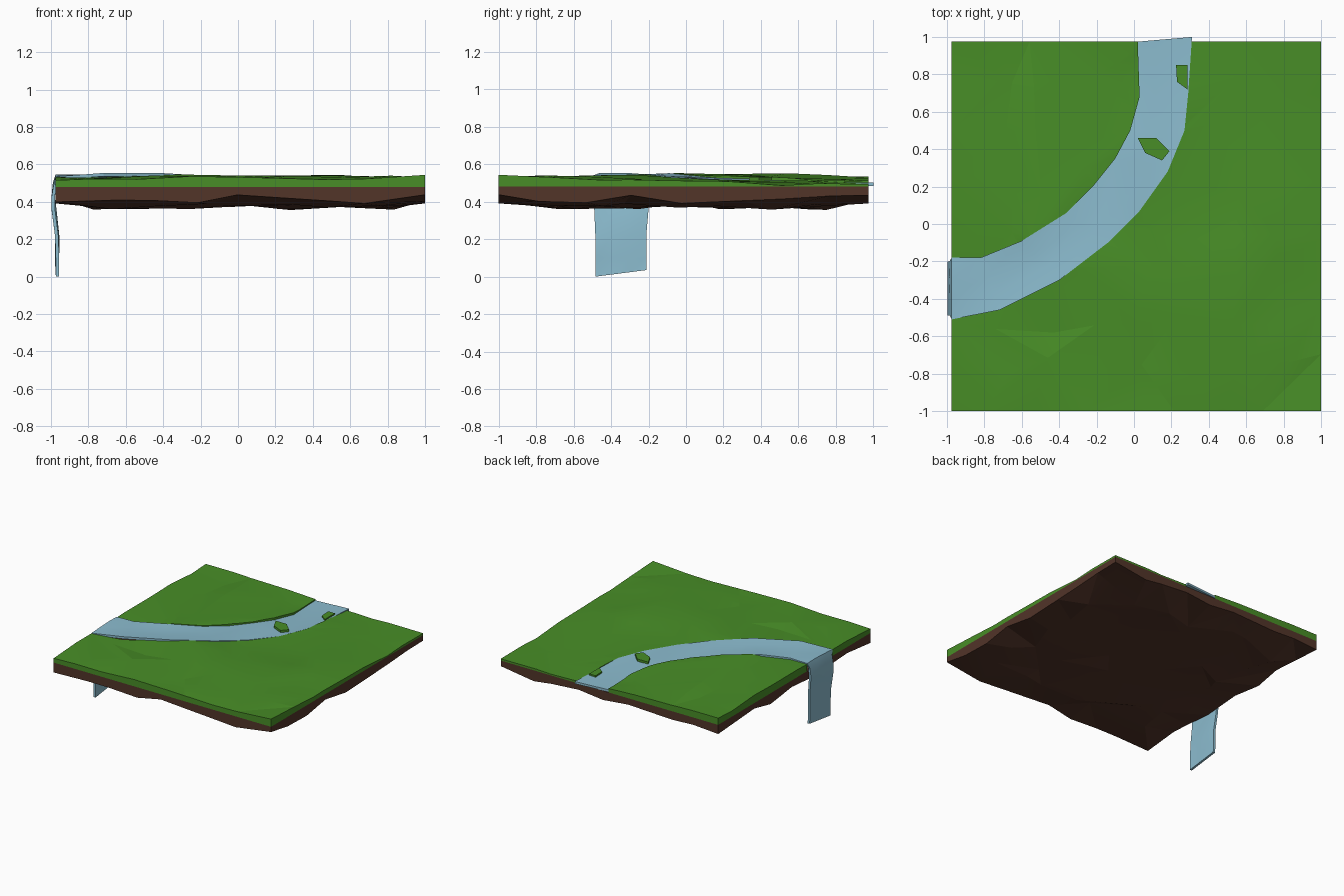
import bpy, bmesh, math, random

if "Cube" in bpy.data.objects:
    bpy.data.objects.remove(bpy.data.objects["Cube"])
random.seed(4)


def material(name, rgb):
    m = bpy.data.materials.new(name)
    m.diffuse_color = (*rgb, 1)
    m.use_nodes = True
    m.node_tree.nodes["Principled BSDF"].inputs["Base Color"].default_value = m.diffuse_color
    return m


GREEN = material("grass", (0.065, 0.27, 0.02))
BROWN = material("soil", (0.085, 0.035, 0.022))
BLUE = material("water", (0.26, 0.50, 0.62))


def make(name, verts, faces, mat=None):
    me = bpy.data.meshes.new(name)
    me.from_pydata(verts, [], faces)
    bm = bmesh.new()
    bm.from_mesh(me)
    bmesh.ops.recalc_face_normals(bm, faces=bm.faces)
    bm.to_mesh(me)
    bm.free()
    if mat:
        me.materials.append(mat)
    ob = bpy.data.objects.new(name, me)
    bpy.context.collection.objects.link(ob)
    return ob


def finish(ob):
    # apply modifiers, then keep most facets crisp
    bpy.ops.object.select_all(action='DESELECT')
    ob.select_set(True)
    bpy.context.view_layer.objects.active = ob
    for m in list(ob.modifiers):
        bpy.ops.object.modifier_apply(modifier=m.name)
    bpy.ops.object.shade_smooth_by_angle(angle=math.radians(8))


def slab(name, height, flat_z, mat, n=9):
    # one bumpy face, one flat face and straight side walls
    x0, x1, y0, y1 = -0.975, 1.0, -1.0, 0.975
    j = 0.33
    bumpy, flat = [], []
    for r in range(n):
        for c in range(n):
            u = c + (random.uniform(-j, j) if 0 < c < n - 1 else 0)
            v = r + (random.uniform(-j, j) if 0 < r < n - 1 else 0)
            u, v = u / (n - 1), v / (n - 1)
            edge = r in (0, n - 1) or c in (0, n - 1)
            x, y = x0 + (x1 - x0) * u, y0 + (y1 - y0) * v
            bumpy.append((x, y, height(u, v, edge)))
            flat.append((x, y, flat_z))
    faces, N = [], n * n
    for r in range(n - 1):
        for c in range(n - 1):
            q = [r * n + c, r * n + c + 1, (r + 1) * n + c + 1, (r + 1) * n + c]
            if random.random() < 0.5:
                q = q[1:] + q[:1]
            faces += [(q[0], q[1], q[2]), (q[0], q[2], q[3])]
    ring = (list(range(n)) + [r * n + n - 1 for r in range(1, n)]
            + [N - 1 - k for k in range(1, n)] + [r * n for r in range(n - 2, 0, -1)])
    for a, b in zip(ring, ring[1:] + ring[:1]):
        faces.append((a, b, b + N, a + N))
    faces.append(tuple(N + i for i in reversed(ring)))
    return make(name, bumpy + [flat[i] if i in ring else flat[0] for i in range(N)], faces, mat)


# coarse ground heights, rows front to back, columns left to right
H = [(.52, .53, .525, .525, .535),
     (.53, .535, .53, .545, .525),
     (.545, .55, .525, .525, .51),
     (.54, .545, .525, .497, .49),
     (.53, .54, .51, .49, .488)]


def grass_height(u, v, edge):
    c, r = min(int(u * 4), 3), min(int(v * 4), 3)
    a, b = u * 4 - c, v * 4 - r
    h = ((H[r][c] * (1 - a) + H[r][c + 1] * a) * (1 - b)
         + (H[r + 1][c] * (1 - a) + H[r + 1][c + 1] * a) * b)
    return max(0.487, h + random.uniform(-0.01, 0.01))


def soil_depth(u, v, edge):
    return random.uniform(0.39, 0.44) if edge else random.uniform(0.355, 0.39)


grass = slab("grass_layer", grass_height, 0.48, GREEN)
soil = slab("soil_layer", soil_depth, 0.48, BROWN)

# river banks: left x, y, right x, y, water level
BANKS = [(.02, .975, .31, 1.0, .502), (.03, .68, .29, .70, .505),
         (-.02, .50, .27, .50, .512), (-.10, .35, .18, .28, .52),
         (-.22, .20, .03, .07, .528), (-.36, .06, -.14, -.10, .535),
         (-.60, -.09, -.40, -.30, .547), (-.82, -.18, -.72, -.46, .55),
         (-.975, -.18, -.975, -.51, .54)]

# channel cutter
ends = [(.02, 1.1, .31, 1.1, 0)] + BANKS + [(-1.1, -.18, -1.1, -.51, 0)]
outline = [b[:2] for b in ends] + [b[2:4] for b in reversed(ends)]
k, m = len(ends), len(outline)
faces = [(i, (i + 1) % m, (i + 1) % m + m, i + m) for i in range(m)]
for i in range(k - 1):
    q = (i, i + 1, m - 2 - i, m - 1 - i)
    faces += [q, tuple(j + m for j in q)]
cutter = make("channel_cutter",
              [(x, y, z) for z in (.46, .7) for x, y in outline], faces)
cutter.hide_render = True
cutter.hide_set(True)
bo = grass.modifiers.new("channel", 'BOOLEAN')
bo.operation, bo.solver, bo.object = 'DIFFERENCE', 'EXACT', cutter
finish(grass)
finish(soil)
bpy.data.objects.remove(cutter)


def sheet(name, rows, jitter, thick, cols=4):
    # thin closed water sheet across rows of (left point, right point, thickness direction)
    verts = []
    for i, (a, b, d) in enumerate(rows):
        for c in range(cols):
            t = c / (cols - 1)
            w = random.uniform(-jitter, jitter) if 0 < i < len(rows) - 1 else 0
            verts.append([a[s] * (1 - t) + b[s] * t - d[s] * w for s in range(3)])
    n = len(verts)
    verts += [[verts[i][s] + rows[i // cols][2][s] * thick for s in range(3)] for i in range(n)]
    faces = []
    for r in range(len(rows) - 1):
        for c in range(cols - 1):
            q = (r * cols + c, r * cols + c + 1, (r + 1) * cols + c + 1, (r + 1) * cols + c)
            for tri in ((q[0], q[1], q[2]), (q[0], q[2], q[3])):
                faces += [tri, tuple(j + n for j in reversed(tri))]
        for c in (0, cols - 1):
            a, b = r * cols + c, (r + 1) * cols + c
            faces.append((a, b, b + n, a + n))
    for r in (0, len(rows) - 1):
        for c in range(cols - 1):
            a = r * cols + c
            faces.append((a, a + 1, a + 1 + n, a + n))
    finish(make(name, verts, faces, BLUE))


# river turning over the left edge into the waterfall
rows = [((a, b, z), (c, d, z), (0, 0, -1)) for a, b, c, d, z in BANKS]
for x, z, d in ((-.988, .50, (.7, 0, -.7)), (-.998, .42, (1, 0, 0)), (-.994, .36, (1, 0, 0)),
                (-.978, .22, (1, 0, 0)), (-.974, .10, (1, 0, 0)), (-.974, .015, (1, 0, 0))):
    s = 0.012 if z < .3 else 0
    rows.append(((x, -.20 - s, z + (.02 if z < .05 else 0)),
                 (x, -.49 + s / 2, z - (.015 if z < .05 else 0)), d))
sheet("river_and_waterfall", rows, 0.006, 0.018)


def islet(name, pts, top):
    n = len(pts)
    verts = [(x, y, z) for z in (.48, top) for x, y in pts]
    faces = [(i, (i + 1) % n, (i + 1) % n + n, i + n) for i in range(n)]
    faces += [tuple(range(n)), tuple(range(n, 2 * n))]
    finish(make(name, verts, faces, GREEN))


# grass showing through the water
islet("grass_islet", [(.02, .46), (.12, .46), (.19, .39), (.15, .34), (.06, .38)], .532)
islet("bank_tuft", [(.225, .85), (.285, .85), (.285, .72), (.23, .76)], .515)
